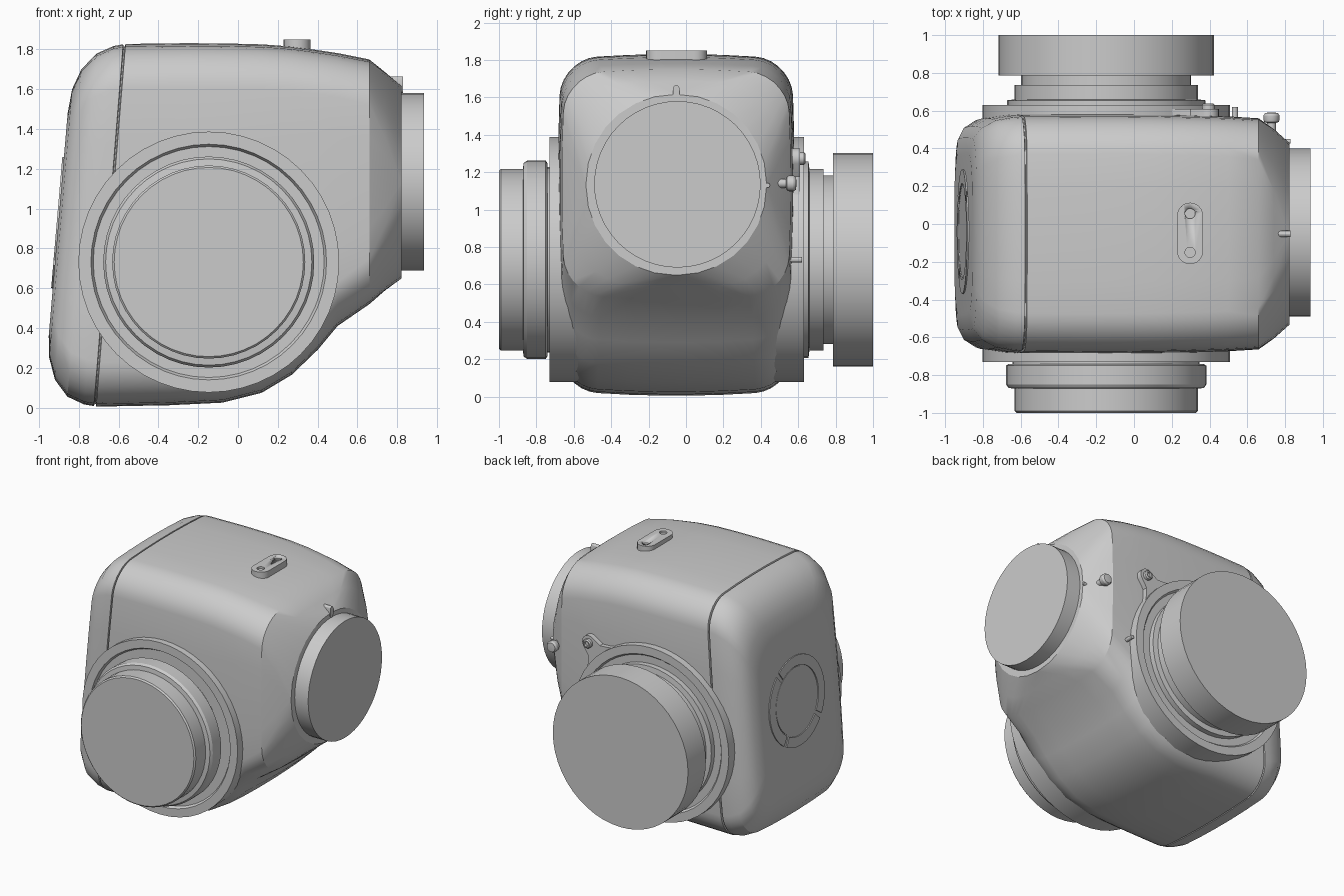
import bpy, bmesh
from math import sin, cos, pi, radians
from mathutils import Matrix, Vector

if "Cube" in bpy.data.objects:
    bpy.data.objects.remove(bpy.data.objects["Cube"])


def finish(name, bm, smooth=True):
    bmesh.ops.remove_doubles(bm, verts=bm.verts, dist=1e-5)
    bmesh.ops.recalc_face_normals(bm, faces=bm.faces)
    me = bpy.data.meshes.new(name)
    bm.to_mesh(me)
    bm.free()
    ob = bpy.data.objects.new(name, me)
    bpy.context.collection.objects.link(ob)
    if smooth:
        bpy.ops.object.select_all(action='DESELECT')
        bpy.context.view_layer.objects.active = ob
        ob.select_set(True)
        bpy.ops.object.shade_smooth_by_angle(angle=radians(28))
    return ob


def loft(name, rings):
    """Skin a list of equally sized point rings and cap both ends."""
    bm = bmesh.new()
    rows = [[bm.verts.new(p) for p in ring] for ring in rings]
    n = len(rows[0])
    for a, b in zip(rows, rows[1:]):
        for i in range(n):
            j = (i + 1) % n
            bm.faces.new((a[i], a[j], b[j], b[i]))
    bm.faces.new(rows[0])
    bm.faces.new(rows[-1][::-1])
    return finish(name, bm)


def lathe(name, profile, axis, centre, sides=48):
    """Turn (radius, distance) pairs about an axis through centre."""
    rings = []
    for r, t in profile:
        ring = []
        for i in range(sides):
            c, s = r * cos(2 * pi * i / sides), r * sin(2 * pi * i / sides)
            p = {'X': (t, c, s), 'Y': (c, t, s), 'Z': (c, s, t)}[axis]
            ring.append(Vector(p) + Vector(centre))
        rings.append(ring)
    return loft(name, rings)


def prism(name, outline, lo, hi, m):
    """Extrude a flat outline from lo to hi, then place it with matrix m."""
    return loft(name, [[m @ Vector((u, v, h)) for u, v in outline] for h in (lo, hi)])


def arc(cx, cy, r, a0, a1, n):
    return [(cx + r * cos(radians(a0 + (a1 - a0) * i / n)),
             cy + r * sin(radians(a0 + (a1 - a0) * i / n))) for i in range(n + 1)]


# Body: rounded rectangle sections lofted along x, leaning at the left
CY = -0.052
def section(x, shear, lo, hi, hw, r, crown=0.03):
    zm, hh = (lo + hi) / 2, (hi - lo) / 2
    corners = []
    for sy, sz, a in ((1, 1, 0), (-1, 1, 90), (-1, -1, 180), (1, -1, 270)):
        corners.append(arc(sy * (hw - r), sz * (hh - r), r, a, a + 90, 7))
    ring = []
    for k in range(4):
        ring += corners[k]
        a, b = Vector(corners[k][-1]), Vector(corners[(k + 1) % 4][0])
        ring += [tuple(a.lerp(b, f / 5)) for f in range(1, 5)]
    out = []
    for y, z in ring:
        fy, fz = y / hw, z / hh
        z -= crown * fy * fy * fz
        y *= 1 - crown * fz * fz
        out.append((x + shear * (zm + z - 0.9), CY + y, zm + z))
    return out

body_sections = [
    (-0.905, .085, .36, 1.48, .43, .20), (-0.893, .085, .25, 1.60, .51, .20),
    (-0.855, .085, .14, 1.70, .57, .20), (-0.785, .085, .055, 1.78, .612, .20),
    (-0.70, .083, .016, 1.818, .628, .20), (-0.652, .081, .008, 1.826, .632, .20),
    (-0.649, .081, .018, 1.816, .622, .20), (-0.643, .081, .018, 1.816, .622, .20),
    (-0.640, .081, .005, 1.828, .634, .20), (-0.30, .05, .012, 1.832, .636, .20),
    (-0.06, .02, .025, 1.83, .636, .20), (0.12, 0, .075, 1.826, .634, .20),
    (0.27, 0, .165, 1.815, .630, .20), (0.40, 0, .29, 1.797, .626, .20),
    (0.50, 0, .41, 1.782, .622, .20), (0.66, 0, .52, 1.75, .612, .21),
    (0.74, 0, .59, 1.685, .555, .32, .02), (0.822, 0, .65, 1.615, .482, .47, 0),
]
loft("body", [section(*s) for s in body_sections])

# Front and rear ports share one axis along y
PX, PZ = -0.147, 0.732
lathe("front_port", [
    (.475, -1), (.485, -.99), (.485, -.872), (.518, -.868), (.53, -.85),
    (.53, -.75), (.515, -.74), (.495, -.74), (.495, -.71), (.58, -.71),
    (.592, -.73), (.655, -.73), (.655, -.45)], 'Y', (PX, 0, PZ))
lathe("rear_port", [
    (.655, .4), (.655, .63), (.592, .63), (.58, .615), (.525, .615),
    (.525, .655), (.485, .66), (.485, .735), (.45, .735), (.45, .785),
    (.57, .785), (.57, 1.0)], 'Y', (PX, 0, PZ))

# Side port on the right
lathe("side_port", [(.445, .75), (.445, .935)], 'X', (0, CY + .006, 1.135))

# Top mounting plate with two holes
capsule = arc(0, .095, .068, 0, 180, 12) + arc(0, -.095, .068, 180, 360, 12)
plate = prism("top_plate", capsule, 1.76, 1.85, Matrix.Translation((.297, -.05, 0)))
for i, y in enumerate((.055, -.15)):
    cutter = lathe(f"hole_cutter_{i}", [(.027, 1.835), (.027, 1.9)], 'Z', (.297, y, 0), 20)
    cutter.hide_render = True
    cutter.hide_set(True)
    mod = plate.modifiers.new("hole", 'BOOLEAN')
    mod.object = cutter
    mod.solver = 'EXACT'

# Clamp lug beside the rear port, with its screw
lug = [(.6, -.2), (.655, -.12), (.70, -.07)] + arc(.765, 0, .055, -75, 75, 10) \
    + [(.70, .07), (.655, .12), (.6, .2)]
a = radians(45)
frame = Matrix(((cos(a), -sin(a), 0, PX), (0, 0, 1, 0), (sin(a), cos(a), 0, PZ), (0, 0, 0, 1)))
prism("clamp_lug", lug, .48, .61, frame)
tip = frame @ Vector((.765, 0, 0))
lathe("clamp_screw", [(.034, .5), (.034, .63), (.026, .638), (.018, .638), (.016, .625)],
      'Y', tip, 20)

# Small release knob at the rear right edge
lathe("release_knob", [(.024, .35), (.024, .535), (.038, .54), (.042, .55),
                       (.042, .575), (.034, .588), (.015, .59)], 'Y', (.728, 0, 1.14), 20)

# Index marks around the side and rear ports
mark = arc(0, .02, .017, 0, 180, 6) + arc(0, -.03, .017, 180, 360, 6)
to_x = Matrix(((0, 0, 1, 0), (1, 0, 0, CY), (0, 1, 0, 1.628), (0, 0, 0, 1)))
prism("side_mark_top", mark, .74, .828, to_x)
lathe("side_mark_rear", [(.012, .74), (.012, .828)], 'X', (0, .437, 1.13), 12)
lathe("rear_mark", [(.015, .5), (.015, .62)], 'Y', (.535, 0, PZ), 12)

# Round cover on the leaning left face: three thin arcs around a disc
lean = Matrix(((.0, .085, -1, -.905 + .085 * .03), (1, 0, 0, -.04), (0, 1, .085, .93), (0, 0, 0, 1)))
for i, (s, e) in enumerate(((-55, 50), (56, 215), (221, 299))):
    prism(f"cover_arc_{i}", arc(0, 0, .33, s, e, 24) + arc(0, 0, .255, e, s, 24), -.03, .008, lean)
prism("cover_disc", arc(0, 0, .247, 0, 352.5, 47), -.03, .004, lean)
